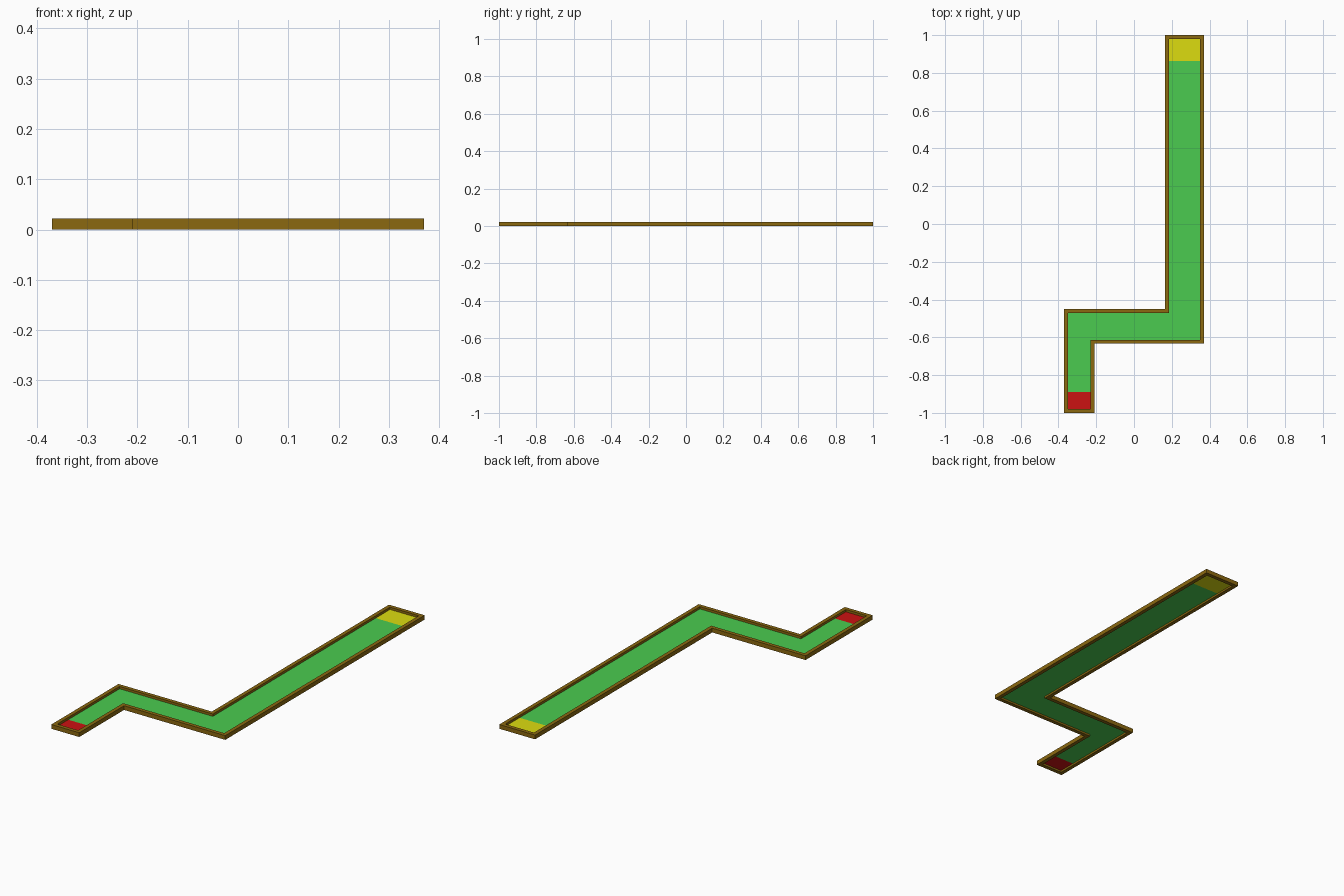
import bpy
import bmesh
from mathutils import Vector

if "Cube" in bpy.data.objects:
    bpy.data.objects.remove(bpy.data.objects["Cube"])

WALL, HEIGHT, FLOOR_Z = 0.02, 0.022, 0.01

# Outer outline of the course, counter-clockwise
OUTER = [(-0.37, -1), (-0.21, -1), (-0.21, -0.633), (0.37, -0.633),
         (0.37, 1), (0.165, 1), (0.165, -0.45), (-0.37, -0.45)]


def material(name, rgb):
    mat = bpy.data.materials.new(name)
    mat.diffuse_color = (*rgb, 1)
    mat.use_nodes = True
    mat.node_tree.nodes["Principled BSDF"].inputs["Base Color"].default_value = mat.diffuse_color
    return mat


def finish(name, bm, mat):
    mesh = bpy.data.meshes.new(name)
    bm.to_mesh(mesh)
    bm.free()
    mesh.materials.append(mat)
    obj = bpy.data.objects.new(name, mesh)
    bpy.context.collection.objects.link(obj)
    return obj


def inset(points, d):
    """Offset a right-angled counter-clockwise outline inward by d."""
    result = []
    for i, p in enumerate(points):
        p = Vector(p)
        a = (p - Vector(points[i - 1])).normalized()
        b = (Vector(points[(i + 1) % len(points)]) - p).normalized()
        result.append(p + d * Vector((-a.y - b.y, a.x + b.x)))
    return result


def floor(name, points, mat):
    bm = bmesh.new()
    bm.faces.new([bm.verts.new((x, y, FLOOR_Z)) for x, y in points])
    bmesh.ops.triangulate(bm, faces=bm.faces[:])
    finish(name, bm, mat)


def rect(x0, x1, y0, y1):
    return [(x0, y0), (x1, y0), (x1, y1), (x0, y1)]


brown = material("wood_brown", (0.26, 0.14, 0.005))
green = material("turf_green", (0.07, 0.6, 0.08))
red = material("zone_red", (0.6, 0.006, 0.006))
yellow = material("zone_yellow", (0.72, 0.72, 0.005))

# Border wall: closed ring with a rectangular section
inner = inset(OUTER, WALL)
bm = bmesh.new()
section = [(OUTER, 0), (OUTER, HEIGHT), (inner, HEIGHT), (inner, 0)]
rings = [[bm.verts.new((p[0], p[1], z)) for p in pts] for pts, z in section]
n = len(OUTER)
for k in range(4):
    a, b = rings[k], rings[(k + 1) % 4]
    for i in range(n):
        j = (i + 1) % n
        bm.faces.new((a[i], a[j], b[j], b[i]))
bmesh.ops.recalc_face_normals(bm, faces=bm.faces[:])
finish("border_wall", bm, brown)

# Floor split into the end zones and the turf between them
RED_TOP, YELLOW_BOTTOM = -0.89, 0.863
left, right = inner[0].x, inner[1].x
lane_left, lane_right = inner[5].x, inner[4].x
floor("red_zone", rect(left, right, inner[0].y, RED_TOP), red)
floor("yellow_zone", rect(lane_left, lane_right, YELLOW_BOTTOM, inner[4].y), yellow)
turf = [(left, RED_TOP), (right, RED_TOP), inner[2], inner[3],
        (lane_right, YELLOW_BOTTOM), (lane_left, YELLOW_BOTTOM), inner[6], inner[7]]
floor("turf", turf, green)
